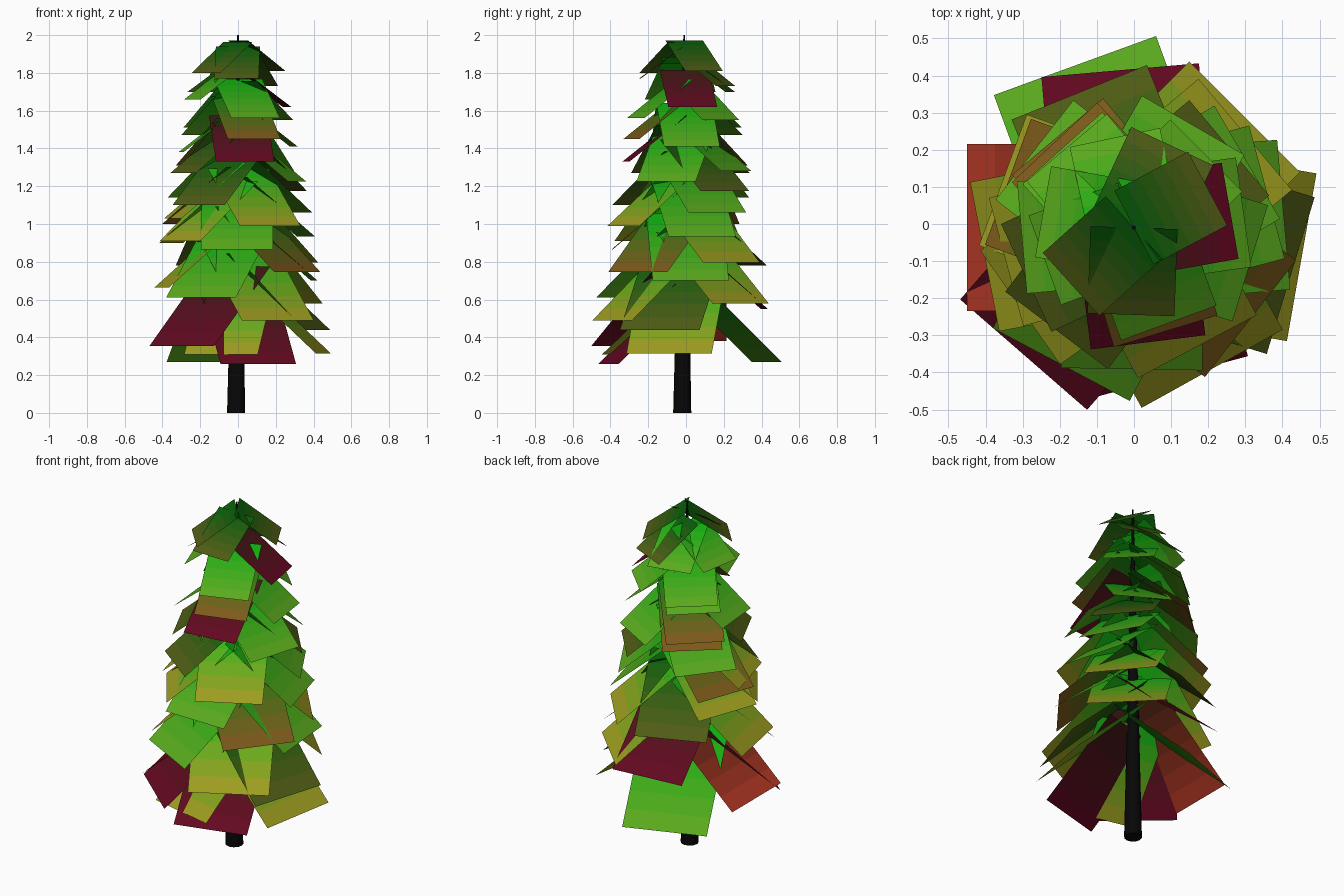
import bpy, bmesh, math
from mathutils import Vector

if "Cube" in bpy.data.objects:
    bpy.data.objects.remove(bpy.data.objects["Cube"])

STRIPS = 6

# leaf tints: (colour at the trunk, colour at the outer edge)
TINTS = {
    "bright": ((0.06, 0.66, 0.08), (0.38, 0.66, 0.14)),
    "dark": ((0.04, 0.36, 0.06), (0.34, 0.36, 0.11)),
    "olive": ((0.08, 0.74, 0.10), (0.66, 0.60, 0.15)),
    "brown": ((0.08, 0.50, 0.08), (0.52, 0.34, 0.13)),
    "maroon": ((0.24, 0.12, 0.10), (0.40, 0.06, 0.15)),
    "red": ((0.28, 0.14, 0.08), (0.75, 0.24, 0.17)),
}

# leaves per tint: (direction in degrees, height of outer edge)
LEAVES = {
    "bright": [(110, .27), (242, .61), (5, .70), (269, .865), (15, .935),
               (30, 1.06), (343, 1.225), (142, 1.14), (8, 1.41), (185, 1.38),
               (60, 1.28), (130, 1.51), (132, 1.47), (45, 1.55), (290, 1.56),
               (200, 1.66), (102, 1.70), (170, 1.70)],
    "dark": [(343, .44), (112, .78), (233, 1.10), (40, 1.175), (205, 1.27),
             (268, 1.77), (65, 1.73), (222, 1.80), (28, 1.81)],
    "olive": [(257, .31), (350, .315), (299, .49), (45, .58), (191, .665),
              (40, .795), (160, .90), (215, .91), (298, .99), (195, 1.03)],
    "brown": [(322, .745), (160, 1.0), (130, 1.27), (133, 1.31), (287, 1.45)],
    "maroon": [(285, .26), (229, .355), (95, .55), (277, 1.33), (10, 1.62)],
    "red": [(180, .38)],
}
SMALL = {(257, .31): 0.87, (285, .26): 0.89}


def material(name, srgb):
    m = bpy.data.materials.new(name)
    m.diffuse_color = [c ** 2.2 for c in srgb] + [1]
    m.use_nodes = True
    m.node_tree.nodes["Principled BSDF"].inputs["Base Color"].default_value = m.diffuse_color
    return m


def add_object(name, bm, mats):
    mesh = bpy.data.meshes.new(name)
    bm.to_mesh(mesh)
    bm.free()
    for m in mats:
        mesh.materials.append(m)
    ob = bpy.data.objects.new(name, mesh)
    bpy.context.collection.objects.link(ob)
    return ob


def add_leaf(bm, azimuth, z_outer):
    """Flat square from the trunk axis, sloping down and outwards."""
    t = min(max((1.81 - z_outer) / 1.54, 0), 1)
    reach = (0.225 + 0.24 * t ** 0.88) * SMALL.get((azimuth, z_outer), 1)
    drop = reach * (0.72 + 0.22 * t)
    half = reach * 0.5
    a = math.radians(azimuth)
    out = Vector((math.cos(a), math.sin(a), 0))
    side = Vector((-out.y, out.x, 0))
    inner = Vector((0, -0.01, z_outer + drop))
    step = (out * reach - Vector((0, 0, drop))) / STRIPS
    rows = [[bm.verts.new(inner + step * i + side * s) for s in (-half, half)]
            for i in range(STRIPS + 1)]
    for i in range(STRIPS):
        (p, q), (r, s) = rows[i], rows[i + 1]
        bm.faces.new((p, r, s, q)).material_index = i


# trunk: thin tapered pole, leaning very slightly
bm = bmesh.new()
bmesh.ops.create_cone(bm, cap_ends=True, segments=12, radius1=0.048,
                      radius2=0.004, depth=2)
for v in bm.verts:
    v.co.z += 1
    v.co.x -= 0.01 * (1 - v.co.z / 2)
    v.co.y -= 0.01 + 0.01 * (1 - v.co.z / 2)
trunk = add_object("trunk", bm, [material("bark", (0.06, 0.06, 0.06))])
bpy.context.view_layer.objects.active = trunk
trunk.select_set(True)
bpy.ops.object.shade_smooth_by_angle()

# foliage: one object per tint, colour fading along each leaf
for tint, places in LEAVES.items():
    start, end = TINTS[tint]
    mats = []
    for i in range(STRIPS):
        f = (i + 0.5) / STRIPS
        mats.append(material(f"{tint}_{i}",
                             [u + (v - u) * f for u, v in zip(start, end)]))
    bm = bmesh.new()
    for azimuth, z in places:
        add_leaf(bm, azimuth, z)
    add_object(f"{tint}_leaves", bm, mats)
